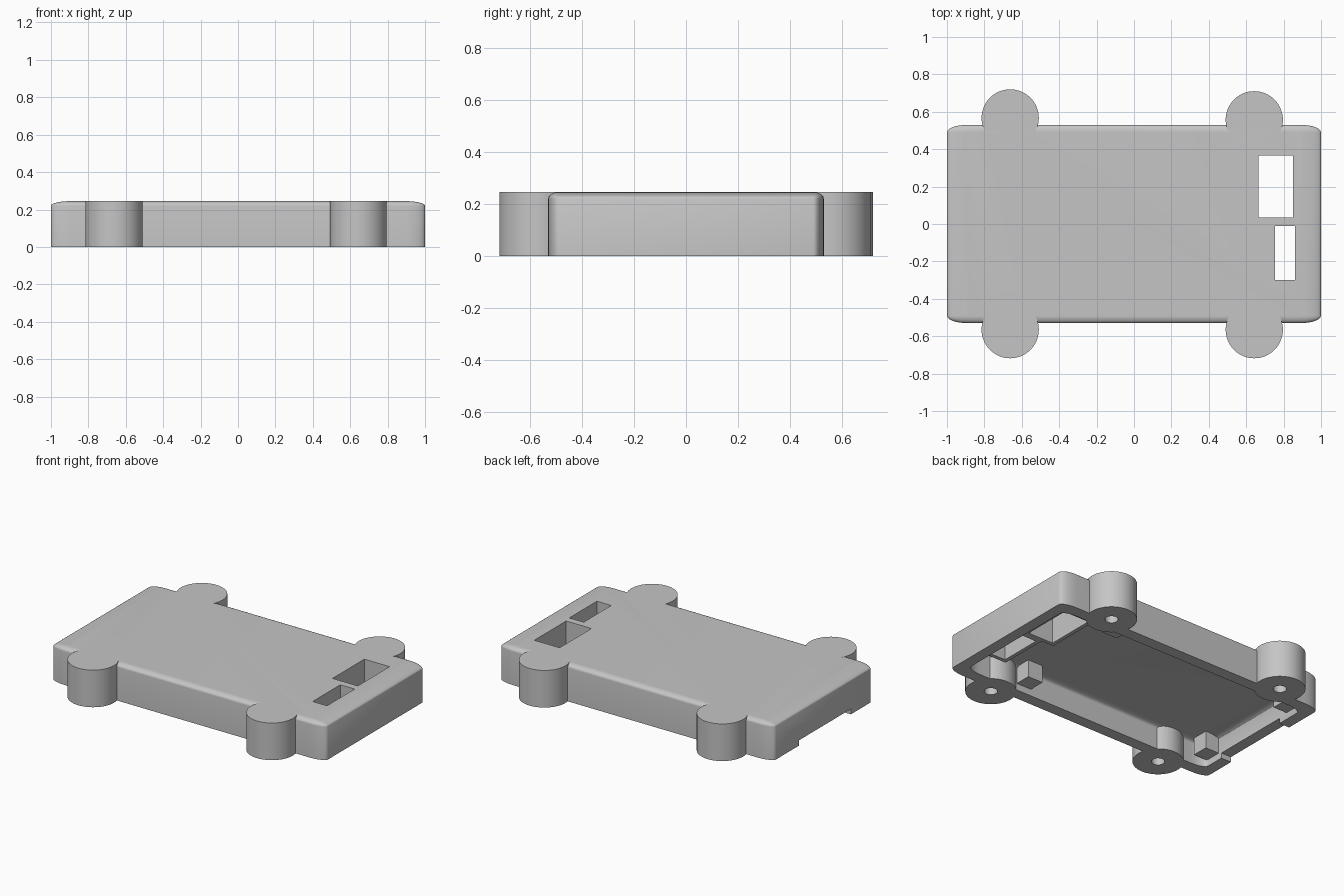
import bpy, bmesh, math

cube = bpy.data.objects.get("Cube")
if cube:
    bpy.data.objects.remove(cube, do_unlink=True)

HEIGHT = 0.245
CEILING = 0.16

grey = bpy.data.materials.new("plain grey")
grey.use_nodes = True
grey.diffuse_color = (0.56, 0.56, 0.56, 1)
grey.node_tree.nodes["Principled BSDF"].inputs["Base Color"].default_value = (0.56, 0.56, 0.56, 1)


def finish(name, bm):
    bmesh.ops.recalc_face_normals(bm, faces=bm.faces[:])
    mesh = bpy.data.meshes.new(name)
    bm.to_mesh(mesh)
    bm.free()
    mesh.materials.append(grey)
    obj = bpy.data.objects.new(name, mesh)
    bpy.context.collection.objects.link(obj)
    return obj


def box(name, x0, x1, y0, y1, z0, z1):
    bm = bmesh.new()
    bmesh.ops.create_cube(bm, size=1)
    for v in bm.verts:
        v.co = ((x0 + x1) / 2 + v.co.x * (x1 - x0),
                (y0 + y1) / 2 + v.co.y * (y1 - y0),
                (z0 + z1) / 2 + v.co.z * (z1 - z0))
    return finish(name, bm)


def cylinder(name, x, y, r, z0, z1, sides):
    bm = bmesh.new()
    bmesh.ops.create_cone(bm, cap_ends=True, segments=sides, radius1=r, radius2=r, depth=z1 - z0)
    bmesh.ops.translate(bm, verts=bm.verts[:], vec=(x, y, (z0 + z1) / 2))
    return finish(name, bm)


def rounded_slab(name, hx, hy, rx, ry, z0, z1, rz, steps=8):
    """Slab with elliptical corners and a rounded upper edge."""
    bm = bmesh.new()
    levels = [(z0, 1.0)]
    for i in range(steps):
        t = math.pi / 2 * i / steps
        levels.append((z1 - rz + rz * math.sin(t), math.cos(t)))
    levels.append((z1, 0.02))
    rings = []
    for z, k in levels:
        ring = []
        for c, (sx, sy) in enumerate(((1, 1), (-1, 1), (-1, -1), (1, -1))):
            for j in range(steps + 1):
                a = math.pi / 2 * (c + j / steps)
                ring.append(bm.verts.new((sx * (hx - rx) + rx * k * math.cos(a),
                                          sy * (hy - ry) + ry * k * math.sin(a), z)))
        rings.append(ring)
    for low, high in zip(rings, rings[1:]):
        for i in range(len(low)):
            j = (i + 1) % len(low)
            bm.faces.new((low[i], low[j], high[j], high[i]))
    bm.faces.new(rings[0])
    bm.faces.new(rings[-1])
    return finish(name, bm)


def combine(target, tool, operation):
    mod = target.modifiers.new(operation.lower(), 'BOOLEAN')
    mod.operation = operation
    mod.solver = 'EXACT'
    mod.object = tool
    bpy.context.view_layer.objects.active = target
    bpy.ops.object.modifier_apply(modifier=mod.name)
    bpy.data.objects.remove(tool, do_unlink=True)


# Hollow shell, open underneath
lid = rounded_slab("enclosure_lid", 1.0, 0.53, 0.11, 0.04, 0, HEIGHT, 0.025)
combine(lid, rounded_slab("cavity", 0.925, 0.452, 0.1, 0.04, -0.1, CEILING, 0.02), 'DIFFERENCE')

# Round screw bosses on the long sides
bosses = [(-0.662, -0.565), (-0.662, 0.567), (0.643, -0.565), (0.643, 0.557)]
for x, y in bosses:
    combine(lid, cylinder("screw_boss", x, y, 0.153, 0, HEIGHT, 64), 'UNION')
for x, y in bosses:
    combine(lid, cylinder("screw_hole", x, y, 0.04, -0.1, 0.19, 32), 'DIFFERENCE')

# Square board supports hanging from the ceiling
for x, y in ((-0.88, 0.37), (0.48, 0.4)):
    for s in (-1, 1):
        combine(lid, box("board_support", x - 0.055, x + 0.055,
                         s * y - 0.055, s * y + 0.055, 0.045, 0.2), 'UNION')

# Two rectangular openings framed by collars inside
openings = [(0.665, 0.85, 0.035, 0.367), (0.755, 0.86, -0.30, -0.012)]
for x0, x1, y0, y1 in openings:
    combine(lid, box("collar", x0 - 0.025, x1 + 0.025, y0 - 0.025, y1 + 0.025, 0.06, 0.2), 'UNION')
for x0, x1, y0, y1 in openings:
    combine(lid, box("opening", x0, x1, y0, y1, -0.1, 0.4), 'DIFFERENCE')

# Cable notch in the lower edge of the end wall
combine(lid, box("cable_notch", -1.1, -0.93, -0.29, 0.25, -0.1, 0.035), 'DIFFERENCE')
combine(lid, box("notch_relief", -0.94, -0.9, -0.29, 0.25, -0.1, 0.035), 'DIFFERENCE')

bpy.ops.object.select_all(action='DESELECT')
lid.select_set(True)
bpy.context.view_layer.objects.active = lid
bpy.ops.object.shade_smooth_by_angle(angle=math.radians(30))
